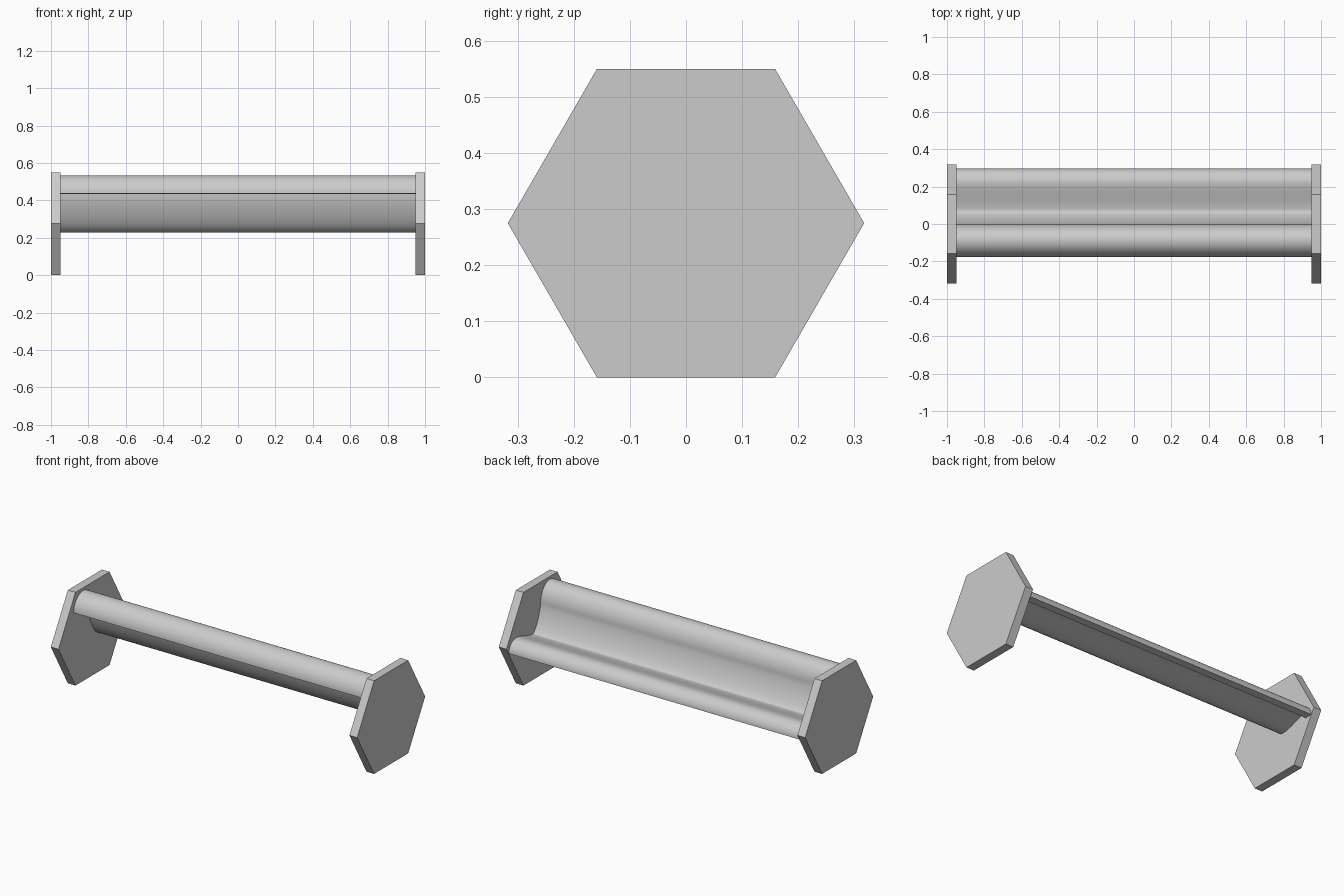
import bpy, bmesh, math
from mathutils import Vector
from mathutils.geometry import interpolate_bezier

if "Cube" in bpy.data.objects:
    bpy.data.objects.remove(bpy.data.objects["Cube"])


def extrude_profile(name, pts, x0, x1):
    # Closed (y, z) outline swept along x
    bm = bmesh.new()
    face = bm.faces.new([bm.verts.new((x0, y, z)) for y, z in pts])
    res = bmesh.ops.extrude_face_region(bm, geom=[face])
    verts = [v for v in res["geom"] if isinstance(v, bmesh.types.BMVert)]
    bmesh.ops.translate(bm, verts=verts, vec=(x1 - x0, 0, 0))
    bmesh.ops.recalc_face_normals(bm, faces=bm.faces)
    me = bpy.data.meshes.new(name)
    bm.to_mesh(me)
    bm.free()
    ob = bpy.data.objects.new(name, me)
    bpy.context.collection.objects.link(ob)
    return ob


# Hexagonal end supports
R = 0.3175
hexagon = [(R * math.cos(math.radians(60 * i)),
            0.275 + R * math.sin(math.radians(60 * i))) for i in range(6)]
for side, x in (("left", -1.0), ("right", 0.95)):
    extrude_profile(side + "_support", hexagon, x, x + 0.05)

# Seat centreline: (y, z, tangent y, tangent z) knots joined by bezier arcs
knots = [(-0.155, 0.435, 0, 0.042), (-0.085, 0.513, 0.038, 0),
         (-0.022, 0.425, 0, -0.04), (0.07, 0.25, 0.045, 0),
         (0.225, 0.288, 0.03, 0), (0.275, 0.24, 0, -0.025)]
line = []
for a, b in zip(knots, knots[1:]):
    p, q = Vector(a[:2]), Vector(b[:2])
    seg = interpolate_bezier(p, p + Vector(a[2:]), q - Vector(b[2:]), q, 13)
    line += [Vector(s[:2]) for s in (seg if not line else seg[1:])]

# Offset both ways to give the sheet its thickness
T = 0.021
upper, lower = [], []
for i, p in enumerate(line):
    d = (line[min(i + 1, len(line) - 1)] - line[max(i - 1, 0)]).normalized()
    n = Vector((-d.y, d.x)) * T
    upper.append(p + n)
    lower.append(p - n)
seat = extrude_profile("curved_seat", upper + lower[::-1], -0.95, 0.95)
bpy.context.view_layer.objects.active = seat
seat.select_set(True)
bpy.ops.object.shade_smooth_by_angle(angle=math.radians(30))
